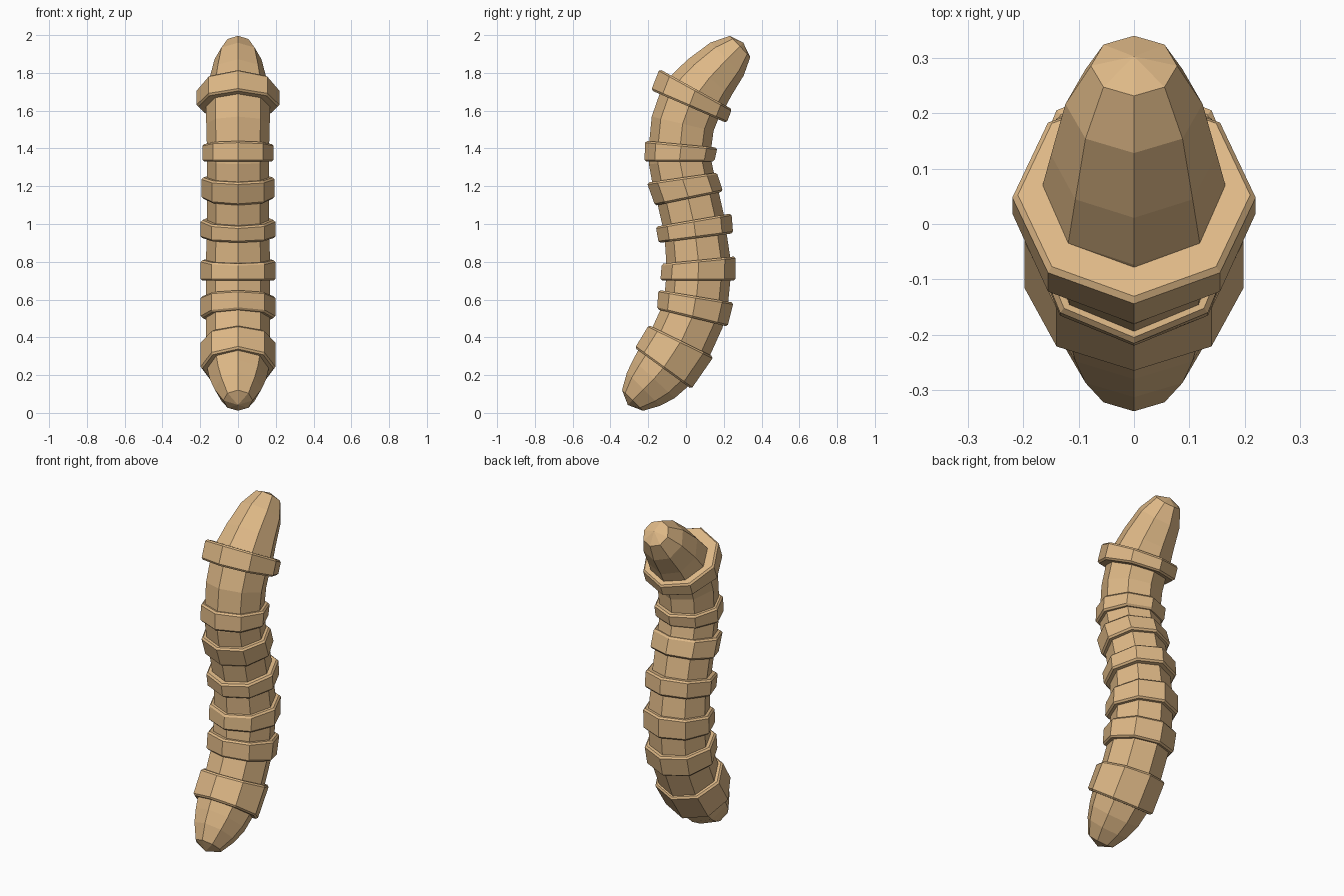
import bpy, bmesh, math
from mathutils import Vector

if "Cube" in bpy.data.objects:
    bpy.data.objects.remove(bpy.data.objects["Cube"])

SIDES = 8
mat = bpy.data.materials.new("tan_skin")
mat.diffuse_color = (0.73, 0.48, 0.24, 1)
mat.use_nodes = True
mat.node_tree.nodes["Principled BSDF"].inputs["Base Color"].default_value = mat.diffuse_color


def section(bm, c, u, rx, ry):
    """Octagon around c; u is the in-plane direction in the yz plane."""
    return [bm.verts.new(c + Vector((rx * math.sin(a), 0, 0)) + u * ry * math.cos(a))
            for a in (2 * math.pi * i / SIDES for i in range(SIDES))]


def bridge(bm, loops):
    for a, b in zip(loops, loops[1:]):
        for i in range(SIDES):
            j = (i + 1) % SIDES
            bm.faces.new((a[i], a[j], b[j], b[i]))


def finish(bm, name):
    bmesh.ops.recalc_face_normals(bm, faces=bm.faces[:])
    me = bpy.data.meshes.new(name)
    bm.to_mesh(me)
    bm.free()
    me.materials.append(mat)
    bpy.context.collection.objects.link(bpy.data.objects.new(name, me))


# Curved body: (y, z, radius) from tail to head
path = [(-.283, .066, .078), (-.225, .125, .124), (-.17, .18, .15), (-.11, .25, .166),
        (-.027, .375, .17), (.032, .505, .17), (.056, .617, .17), (.065, .71, .17),
        (.065, .81, .17), (.052, .925, .165), (.038, 1.02, .165), (.012, 1.134, .165),
        (-.016, 1.246, .165), (-.032, 1.33, .165), (-.03, 1.42, .165), (-.018, 1.53, .168),
        (.022, 1.64, .17), (.06, 1.69, .168), (.125, 1.775, .15), (.217, 1.873, .124),
        (.286, 1.94, .078)]
bm = bmesh.new()
pts = [Vector((0, y, z)) for y, z, r in path]
loops = []
for i, p in enumerate(pts):
    t = (pts[min(i + 1, len(pts) - 1)] - pts[max(i - 1, 0)]).normalized()
    loops.append(section(bm, p, Vector((0, t.z, -t.y)), path[i][2], path[i][2]))
bridge(bm, loops)
# slightly domed ends
for loop, tip in ((loops[0], (0, -.308, .042)), (loops[-1], (0, .303, .96 + 1))):
    v = bm.verts.new(tip)
    for i in range(SIDES):
        bm.faces.new((loop[i], loop[(i + 1) % SIDES], v))
finish(bm, "body")


# Raised bands: side-view corners (front low, back low, front high, back high) and half width
bands = [
    ((-.267, .341), (.024, .13), (-.193, .463), (.14, .30), .198),
    ((-.15, .548), (.215, .458), (-.14, .65), (.246, .585), .198),
    ((-.13, .70), (.257, .70), (-.125, .79), (.257, .828), .198),
    ((-.14, .90), (.245, .95), (-.155, .987), (.235, 1.055), .198),
    ((-.16, 1.098), (.19, 1.17), (-.20, 1.22), (.16, 1.272), .194),
    ((-.215, 1.33), (.147, 1.33), (-.21, 1.44), (.16, 1.405), .189),
    ((-.18, 1.706), (.21, 1.537), (-.135, 1.817), (.24, 1.61), .22),
]
B = .01
for n, (fl, bl, fh, bh, w) in enumerate(bands):
    fl, bl, fh, bh = (Vector((0, *p)) for p in (fl, bl, fh, bh))
    lo, hi = (fl + bl) / 2, (fh + bh) / 2
    ul, uh = (bl - fl).normalized(), (bh - fh).normalized()
    rl, rh = (bl - fl).length / 2, (bh - fh).length / 2
    nl, nh = Vector((0, -ul.z, ul.y)), Vector((0, -uh.z, uh.y))
    bm = bmesh.new()
    # open collar with bevelled rims, inner edge buried in the body
    bridge(bm, [section(bm, lo, ul, .145, .145),
                section(bm, lo, ul, w - B, rl - B / 2),
                section(bm, lo + nl * B, ul, w, rl + B / 2),
                section(bm, hi - nh * B, uh, w, rh + B / 2),
                section(bm, hi, uh, w - B, rh - B / 2),
                section(bm, hi, uh, .145, .145)])
    finish(bm, f"band_{n + 1}")
